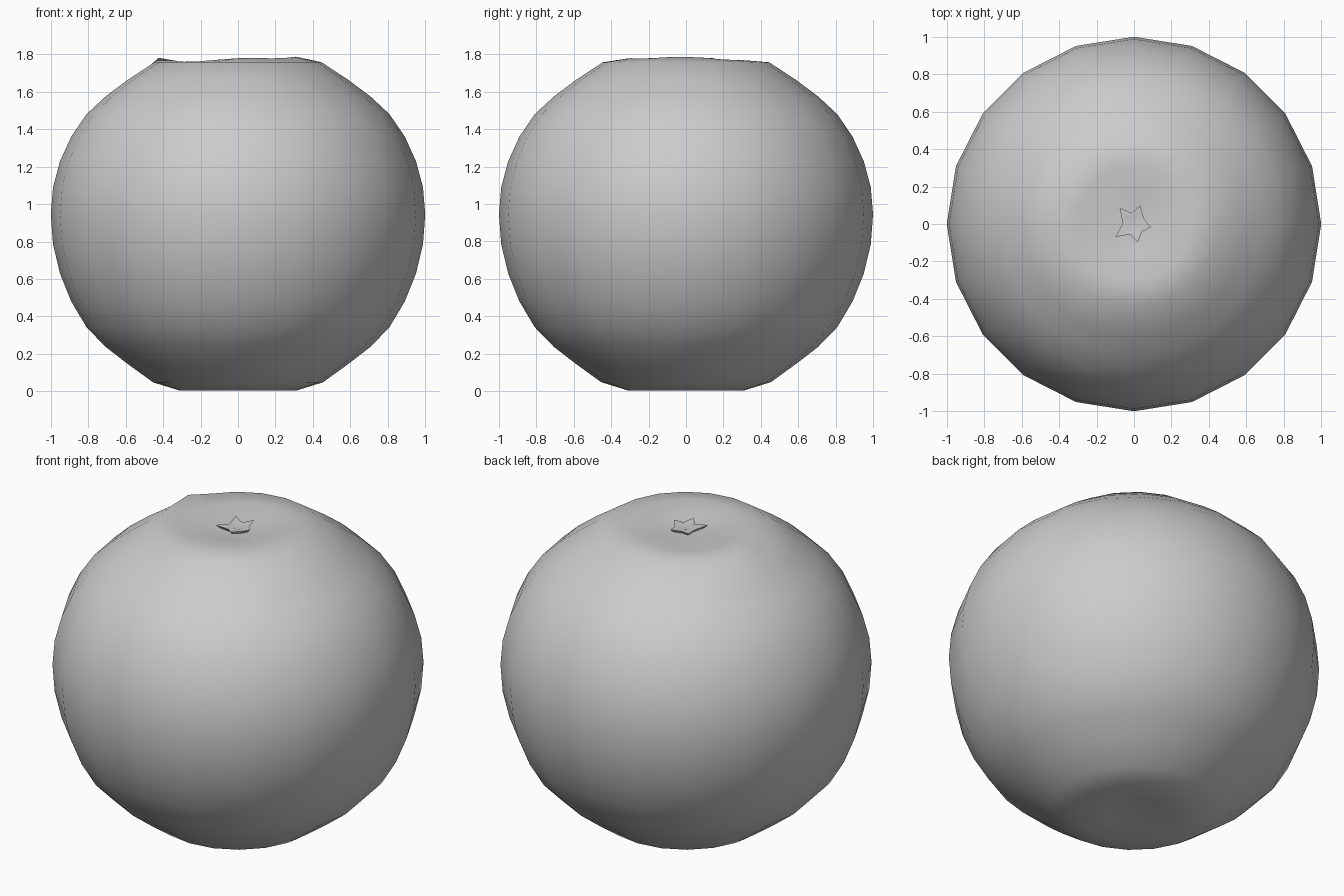
import bpy, bmesh, math

if "Cube" in bpy.data.objects:
    bpy.data.objects.remove(bpy.data.objects["Cube"])

SIDES = 20


def finish(bm, name):
    bmesh.ops.recalc_face_normals(bm, faces=bm.faces)
    me = bpy.data.meshes.new(name)
    bm.to_mesh(me)
    bm.free()
    ob = bpy.data.objects.new(name, me)
    bpy.context.collection.objects.link(ob)
    for p in me.polygons:
        p.use_smooth = True
    return ob


def bridge(bm, a, b):
    n = len(a)
    for i in range(n):
        bm.faces.new((a[i], a[(i + 1) % n], b[(i + 1) % n], b[i]))


def cap(bm, ring, z):
    c = bm.verts.new((0, 0, z))
    n = len(ring)
    for i in range(n):
        bm.faces.new((ring[i], ring[(i + 1) % n], c))


# Fruit body: lathe profile (radius, height), flattened base and dimpled top
profile = [(.156, .02), (.309, .003), (.454, .048), (.588, .145), (.707, .237),
           (.809, .342), (.891, .48), (.951, .63), (.988, .785), (1, .945),
           (.988, 1.09), (.951, 1.228), (.891, 1.36), (.809, 1.48),
           (.707, 1.575), (.588, 1.664), (.445, 1.758), (.309, 1.77), (.156, 1.747)]
bm = bmesh.new()
rings = []
for k, (r, z) in enumerate(profile):
    ring = []
    for i in range(SIDES):
        a = 2 * math.pi * i / SIDES
        dz = 0
        if k == 17:                      # uneven rim of the top dimple
            dz = .014 * math.cos(a + .35) + .004 * math.cos(4 * a)
        if k == 16 and i == 9:           # single raised bump
            dz = .023
        ring.append(bm.verts.new((r * math.cos(a), r * math.sin(a), z + dz)))
    rings.append(ring)
for a, b in zip(rings, rings[1:]):
    bridge(bm, a, b)
cap(bm, rings[0], .028)
cap(bm, rings[-1], 1.738)
finish(bm, "fruit_body")

# Calyx: five-pointed star with upturned tips around a round stem scar
tips = [(-79, .10), (-10, .092), (71, .105), (132, .115), (215, .12)]
outline = []
for j, (deg, r) in enumerate(tips):
    nxt = tips[(j + 1) % 5][0] + (360 if j == 4 else 0)
    outline.append((deg, r, 1.768))
    outline.append(((deg + nxt) / 2, .06, 1.757))
bm = bmesh.new()


def star_ring(scale, dz, radius=None):
    out = []
    for deg, r, z in outline:
        a = math.radians(deg)
        q = radius or r * scale
        h = 1.762 if radius else z
        out.append(bm.verts.new((q * math.cos(a), q * math.sin(a), h + dz)))
    return out


under = star_ring(.8, -.018)
edge = star_ring(1, 0)
inner = star_ring(1, 0, .042)
bridge(bm, under, edge)
bridge(bm, edge, inner)
cap(bm, under, 1.74)
cap(bm, inner, 1.75)
calyx = finish(bm, "calyx")
bpy.context.view_layer.objects.active = calyx
calyx.select_set(True)
bpy.ops.object.shade_smooth_by_angle(angle=math.radians(30))
